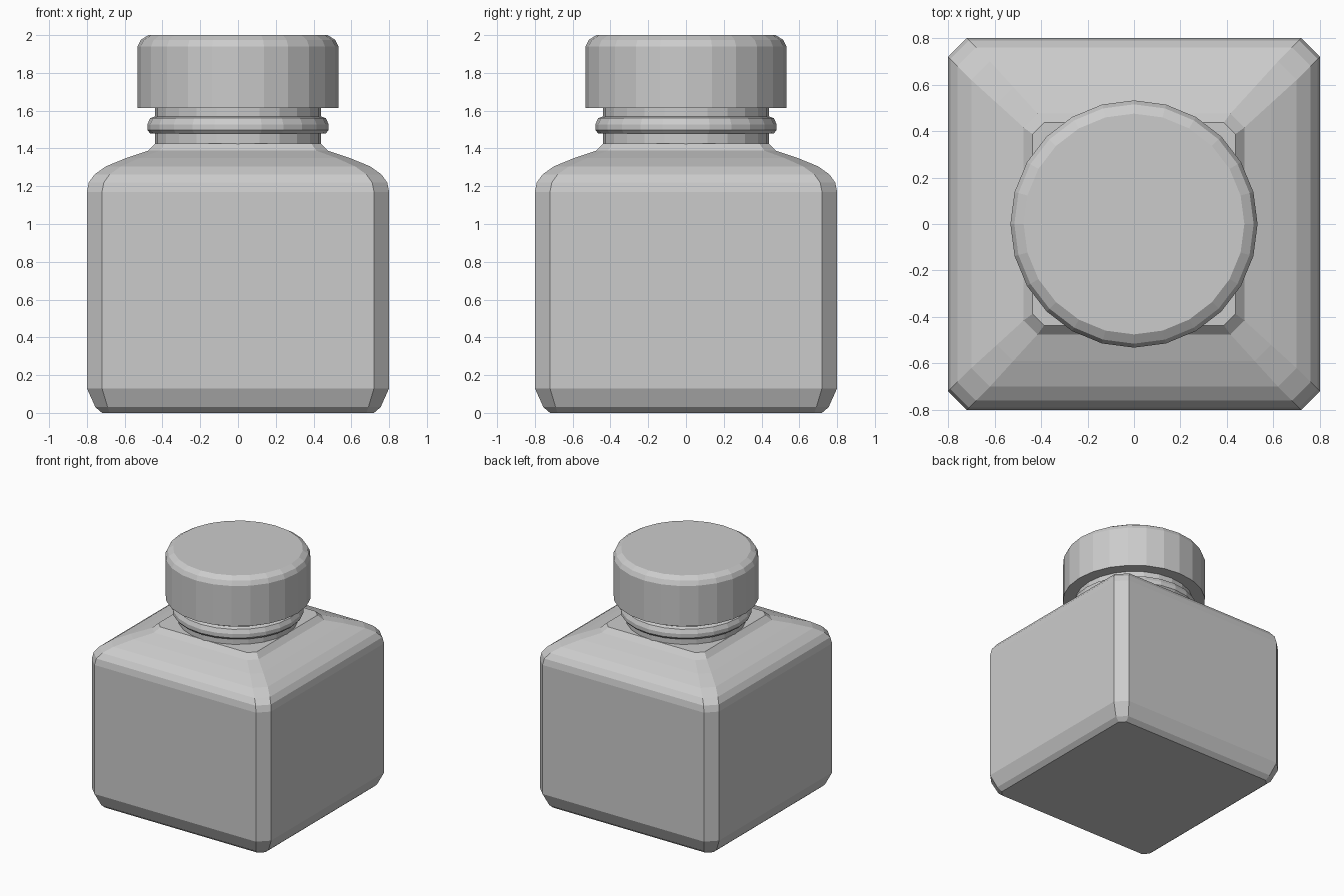
import bpy, bmesh, math

old = bpy.data.objects.get("Cube")
if old:
    bpy.data.objects.remove(old, do_unlink=True)

# Single grey finish
grey = bpy.data.materials.new("plain_grey")
grey.use_nodes = True
colour = (0.6, 0.6, 0.6, 1)
grey.diffuse_color = colour
grey.node_tree.nodes["Principled BSDF"].inputs["Base Color"].default_value = colour


def chamfered_square(half, cut):
    """Square outline with its four corners cut off."""
    s = half - cut
    return [(half, -s), (half, s), (s, half), (-s, half),
            (-half, s), (-half, -s), (-s, -half), (s, -half)]


def circle(radius, sides=24):
    return [(radius * math.cos(math.tau * i / sides),
             radius * math.sin(math.tau * i / sides)) for i in range(sides)]


def loft(name, sections):
    """Skin a stack of (outline, height) sections and cap both ends."""
    bm = bmesh.new()
    rings = [[bm.verts.new((x, y, z)) for x, y in outline] for outline, z in sections]
    for low, high in zip(rings, rings[1:]):
        n = len(low)
        for i in range(n):
            j = (i + 1) % n
            bm.faces.new((low[i], low[j], high[j], high[i]))
    bm.faces.new(rings[0][::-1])
    bm.faces.new(rings[-1])
    bmesh.ops.recalc_face_normals(bm, faces=bm.faces)
    mesh = bpy.data.meshes.new(name)
    bm.to_mesh(mesh)
    bm.free()
    mesh.materials.append(grey)
    obj = bpy.data.objects.new(name, mesh)
    bpy.context.collection.objects.link(obj)
    return obj


# Square bottle body: half width, corner cut, height
body = [(0.72, 0.04, 0), (0.755, 0.065, 0.03), (0.80, 0.08, 0.13),
        (0.80, 0.08, 1.17), (0.79, 0.08, 1.22), (0.76, 0.08, 1.262),
        (0.70, 0.08, 1.305), (0.59, 0.07, 1.35), (0.475, 0.06, 1.388),
        (0.437, 0.05, 1.427)]
loft("bottle_body", [(chamfered_square(h, c), z) for h, c, z in body])

# Round neck with a raised collar: radius, height
neck = [(0.44, 1.42), (0.44, 1.48), (0.465, 1.48), (0.48, 1.497),
        (0.48, 1.528), (0.465, 1.56), (0.44, 1.57), (0.44, 1.63)]
loft("bottle_neck", [(circle(r), z) for r, z in neck])

# Cap with a rounded upper rim
cap = [(0.532, 1.615), (0.532, 1.94), (0.515, 1.975), (0.475, 2.0)]
loft("bottle_cap", [(circle(r), z) for r, z in cap])
